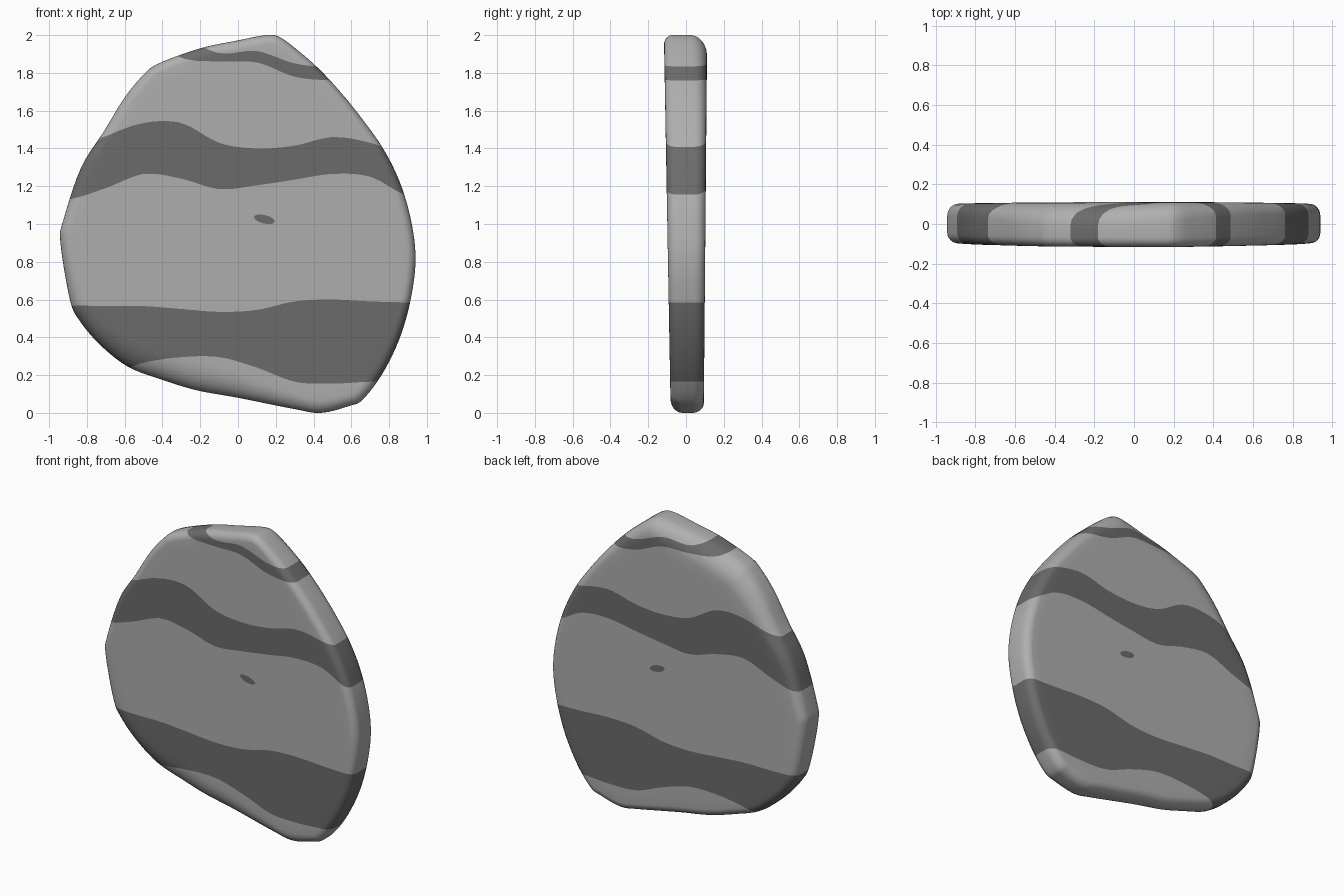
import bpy, bmesh, math
from mathutils import Vector

if "Cube" in bpy.data.objects:
    bpy.data.objects.remove(bpy.data.objects["Cube"])

CX, CZ = 0.14, 1.025   # centre of the slab's small dark spot
STEPS = 5

# Slab outline (x, z), clockwise from the top
OUTLINE = [(0.15, 2.0), (0.22, 1.99), (0.31, 1.925), (0.43, 1.82), (0.55, 1.69), (0.67, 1.54),
           (0.78, 1.38), (0.865, 1.2), (0.92, 1.0), (0.94, 0.8), (0.91, 0.58), (0.85, 0.38),
           (0.76, 0.2), (0.66, 0.07), (0.59, 0.037), (0.44, 0.0), (0.3, 0.02), (0.0, 0.08),
           (-0.22, 0.12), (-0.4, 0.175), (-0.58, 0.243), (-0.73, 0.36), (-0.84, 0.49),
           (-0.89, 0.6), (-0.94, 0.9), (-0.925, 1.02), (-0.83, 1.3), (-0.71, 1.49),
           (-0.6, 1.67), (-0.5, 1.79), (-0.42, 1.85), (-0.2, 1.93), (0.0, 1.972)]

# Stripe edges: heights at x = -0.9, -0.7 ... 0.9, as (lower, upper)
BANDS = [
    ([.2, .2, .265, .295, .295, .24, .165, .155, .165, .16],
     [.57, .565, .565, .55, .535, .545, .59, .60, .59, .585]),
    ([1.13, 1.19, 1.265, 1.24, 1.185, 1.205, 1.235, 1.265, 1.25, 1.15],
     [1.38, 1.465, 1.535, 1.535, 1.43, 1.40, 1.415, 1.46, 1.43, 1.36]),
    ([2.1, 2.1, 2.0, 1.88, 1.86, 1.855, 1.78, 1.76, 1.76, 1.76],
     [2.1, 2.1, 2.05, 1.99, 1.905, 1.915, 1.85, 1.83, 1.83, 1.83]),
]


def spline(a, b, c, d, t):
    return b + 0.5 * t * (c - a + t * (2 * a - 5 * b + 4 * c - d + t * (3 * (b - c) + d - a)))


def height(curve, x):
    u = min(max((x + 0.9) / 0.2, 0), 8.9999)
    i = int(u)
    p = [curve[min(max(k, 0), 9)] for k in range(i - 1, i + 3)]
    return spline(*p, u - i)


def bump(angle, centre, width):
    d = (angle - math.radians(centre) + math.pi) % (2 * math.pi) - math.pi
    return math.exp(-(d / math.radians(width)) ** 2)


def face_y(side, z):
    return -0.081 - 0.018 * z if side < 0 else 0.094 + 0.009 * z


def spot_radius(angle):
    a = angle + math.radians(14)
    return 1 / math.hypot(math.cos(a) / 0.056, math.sin(a) / 0.022)


# Smooth rim points
rim = []
n = len(OUTLINE)
for i in range(n):
    q = [Vector(OUTLINE[(i + k) % n]) for k in (-1, 0, 1, 2)]
    rim += [spline(*q, s / STEPS) for s in range(STEPS)]

# Slab: rings run from the front spot, round the rim, to the back spot
bm = bmesh.new()
rings = []
for side in (-1, 1):
    part = []
    for k in range(15 + 6):
        ring = []
        for p in rim:
            dx, dz = p.x - CX, p.y - CZ
            ang, full = math.atan2(dz, dx), math.hypot(dx, dz)
            if side < 0:
                b = bump(ang, -118, 38)
                w, d = 0.05 + 0.10 * b, 0.05 + 0.05 * b
            else:
                b = bump(ang, 115, 38)
                w, d = 0.055 + 0.09 * b, 0.06 + 0.06 * b
            if k < 15:
                s = spot_radius(ang)
                r, drop = s + (full - w - s) * k / 14, 0
            else:
                a = (k - 14) / 6 * math.pi / 2
                r, drop = full - w * (1 - math.sin(a)), d * (1 - math.cos(a))
            x, z = CX + r * math.cos(ang), CZ + r * math.sin(ang)
            ring.append(bm.verts.new((x, face_y(side, z) - side * drop, z)))
        part.append(ring)
    rings += part if side < 0 else part[::-1]
m = len(rim)
for a, b in zip(rings, rings[1:]):
    for i in range(m):
        j = (i + 1) % m
        bm.faces.new((a[i], a[j], b[j], b[i]))
for ring, side in ((rings[0], -1), (rings[-1], 1)):
    hub = bm.verts.new((CX, face_y(side, CZ), CZ))
    for i in range(m):
        bm.faces.new((ring[i], ring[(i + 1) % m], hub))
bmesh.ops.recalc_face_normals(bm, faces=bm.faces)

# Cut the wavy stripe edges into the surface
for curve in [c for band in BANDS for c in band]:
    bmesh.ops.triangulate(bm, faces=bm.faces)
    f = {v: v.co.z - height(curve, v.co.x) for v in bm.verts}
    cut = [v for v in f if abs(f[v]) < 1e-4]
    for v in cut:
        f[v] = 0
    for e in list(bm.edges):
        v, w = e.verts
        if f[v] * f[w] < 0:
            cut.append(bmesh.utils.edge_split(e, v, f[v] / (f[v] - f[w]))[1])
    bmesh.ops.connect_verts(bm, verts=cut)

# Colours by stripe and spot
for face in bm.faces:
    c = face.calc_center_median()
    dark = any(height(lo, c.x) < c.z < height(hi, c.x) for lo, hi in BANDS)
    dx, dz = c.x - CX, c.z - CZ
    dark = dark or math.hypot(dx, dz) < spot_radius(math.atan2(dz, dx))
    face.material_index = int(dark)
    face.smooth = True

mesh = bpy.data.meshes.new("striped_stone")
bm.to_mesh(mesh)
bm.free()
for name, g in (("light_grey", 0.43), ("dark_grey", 0.15)):
    mat = bpy.data.materials.new(name)
    mat.diffuse_color = (g, g, g, 1)
    mat.use_nodes = True
    mat.node_tree.nodes["Principled BSDF"].inputs["Base Color"].default_value = mat.diffuse_color
    mesh.materials.append(mat)
obj = bpy.data.objects.new("striped_stone", mesh)
bpy.context.collection.objects.link(obj)
